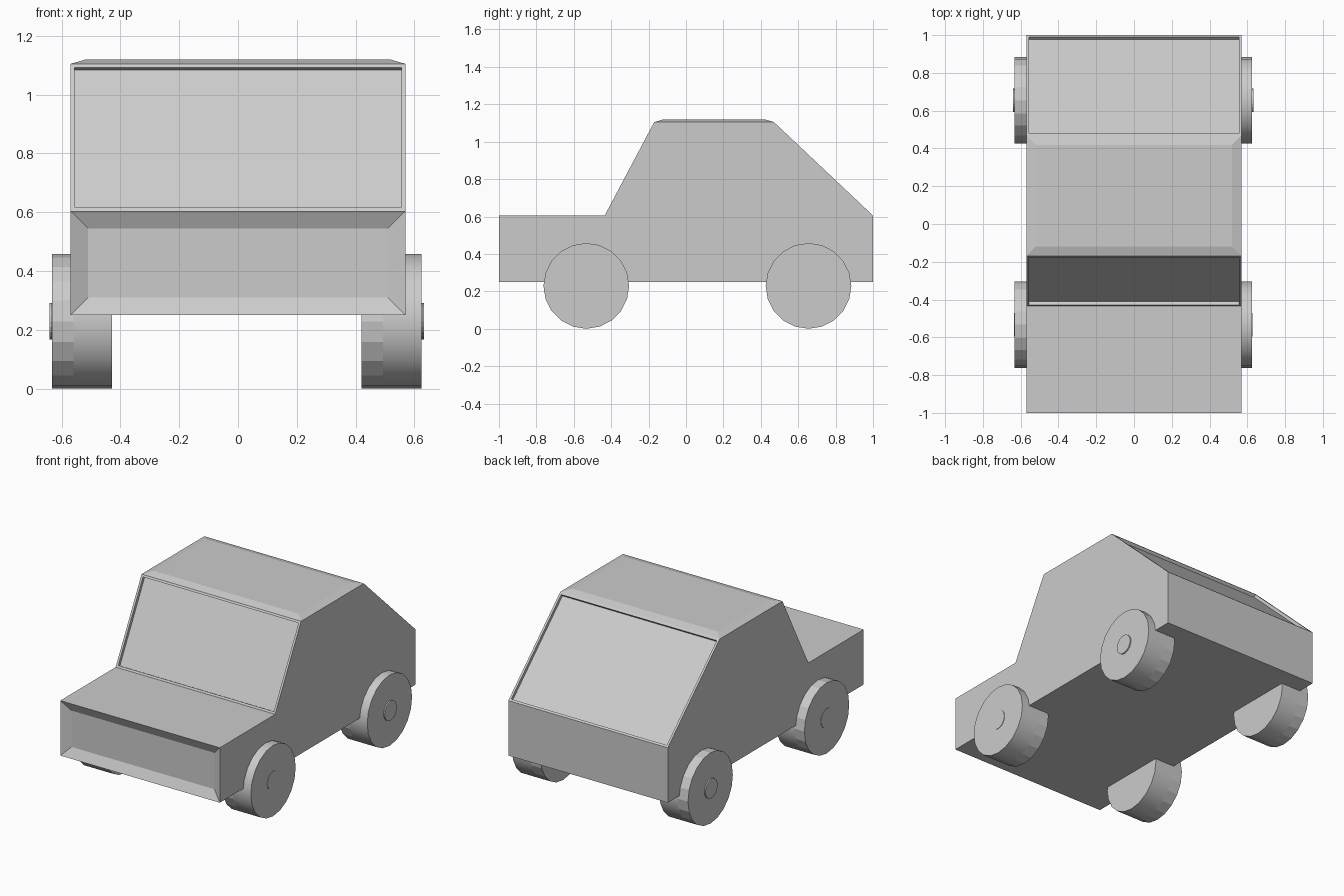
import bpy
import bmesh
import math
from mathutils import Matrix, Vector

cube = bpy.data.objects.get("Cube")
if cube:
    bpy.data.objects.remove(cube, do_unlink=True)

grey = bpy.data.materials.new("plain grey")
grey.use_nodes = True
GREY = (0.6, 0.6, 0.6, 1)
grey.diffuse_color = GREY
grey.node_tree.nodes["Principled BSDF"].inputs["Base Color"].default_value = GREY


def add_object(name, bm):
    mesh = bpy.data.meshes.new(name)
    bm.normal_update()
    bm.to_mesh(mesh)
    bm.free()
    mesh.materials.append(grey)
    obj = bpy.data.objects.new(name, mesh)
    bpy.context.collection.objects.link(obj)
    return obj


def inset(bm, face, thickness, depth):
    bmesh.ops.inset_individual(bm, faces=[face], thickness=thickness,
                               depth=depth, use_even_offset=True)
    bm.normal_update()


# Car body: side profile extruded across the width
HALF_WIDTH = 0.57
profile = [(-1, 0.25), (1, 0.25), (1, 0.605), (0.47, 1.105),
           (-0.17, 1.105), (-0.435, 0.605), (-1, 0.605)]
bm = bmesh.new()
side = bm.faces.new([bm.verts.new((-HALF_WIDTH, y, z)) for y, z in profile])
ext = bmesh.ops.extrude_face_region(bm, geom=[side])
moved = [v for v in ext["geom"] if isinstance(v, bmesh.types.BMVert)]
bmesh.ops.translate(bm, verts=moved, vec=(2 * HALF_WIDTH, 0, 0))
bmesh.ops.recalc_face_normals(bm, faces=bm.faces)
bm.normal_update()


def face_at(y, z):
    target = Vector((0, y, z))
    return min(bm.faces, key=lambda f: (f.calc_center_median() - target).length)


nose = face_at(-1, 0.43)
windscreen = face_at(-0.3, 0.855)
rear_window = face_at(0.735, 0.855)
roof = face_at(0.15, 1.105)

# Sunken nose panel, raised roof panel, recessed windows
inset(bm, nose, 0.06, -0.03)
inset(bm, roof, 0.052, 0.015)
for pane in (windscreen, rear_window):
    inset(bm, pane, 0.014, 0)
    inset(bm, pane, 0, -0.02)
add_object("car_body", bm)


# Wheels: drum with one faceted band and one smooth band
def drum(name, x_stops, radius, y, z, smooth_from=None):
    sides = 20
    bm = bmesh.new()
    rings = []
    for x in x_stops:
        rings.append([bm.verts.new((x, y + radius * math.cos(math.tau * i / sides),
                                    z + radius * math.sin(math.tau * i / sides)))
                      for i in range(sides)])
    for a, b in zip(rings, rings[1:]):
        for i in range(sides):
            j = (i + 1) % sides
            bm.faces.new((a[i], a[j], b[j], b[i]))
    bm.faces.new(rings[0])
    bm.faces.new(rings[-1])
    bmesh.ops.recalc_face_normals(bm, faces=bm.faces)
    if smooth_from is not None:
        for f in bm.faces:
            f.smooth = len(f.verts) == 4 and f.calc_center_median().x > smooth_from
        for e in bm.edges:
            e.smooth = abs(e.verts[0].co.x - e.verts[1].co.x) > 0.001
    return add_object(name, bm)


WHEEL_RADIUS = 0.229
for side_name, inner_x, hub_x in (("right", -0.633, -0.633), ("left", 0.42, 0.625)):
    out = math.copysign(1, hub_x)
    for end, y, lip in (("front", -0.533, 0.003), ("rear", 0.655, 0.008)):
        drum(f"{end}_{side_name}_wheel", (inner_x, inner_x + 0.073, inner_x + 0.205),
             WHEEL_RADIUS, y, WHEEL_RADIUS, smooth_from=inner_x + 0.073)
        drum(f"{end}_{side_name}_hub", (hub_x - out * 0.02, hub_x + out * lip),
             0.062, y, WHEEL_RADIUS)
